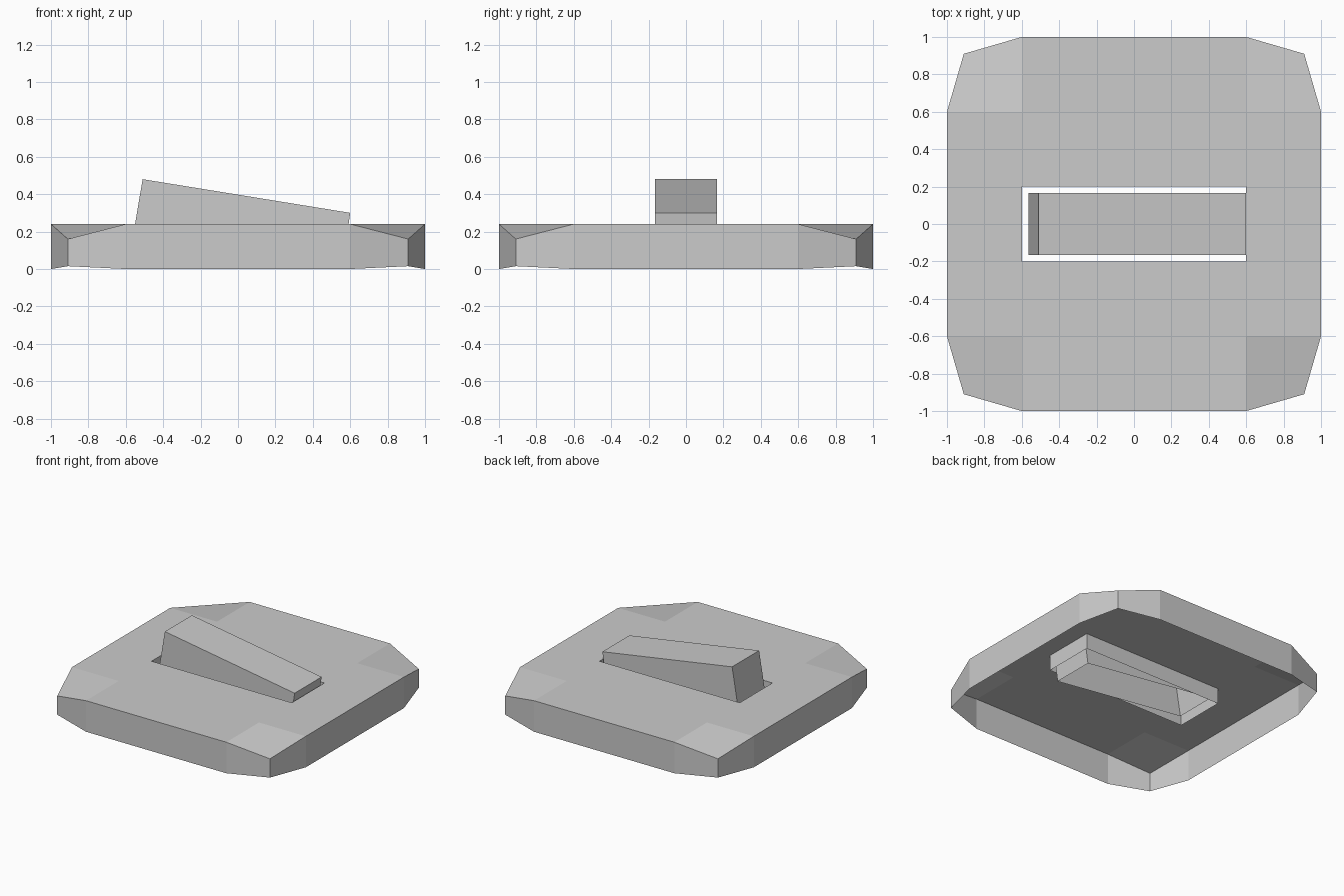
import bpy, bmesh

if "Cube" in bpy.data.objects:
    bpy.data.objects.remove(bpy.data.objects["Cube"])


def finish(bm, name):
    """Turn a bmesh into a flat-shaded object."""
    bmesh.ops.recalc_face_normals(bm, faces=bm.faces)
    bm.normal_update()
    top = max(bm.faces, key=lambda f: f.calc_center_median().z)
    if top.normal.z < 0:
        bmesh.ops.reverse_faces(bm, faces=bm.faces)
    mesh = bpy.data.meshes.new(name)
    bm.to_mesh(mesh)
    bm.free()
    obj = bpy.data.objects.new(name, mesh)
    bpy.context.collection.objects.link(obj)
    return obj


# Base plate: open-bottomed shell with dropped corners and a central slot
TOP = 0.24
xs = [-1, -0.6, 0.6, 1]
ys = [-1, -0.6, -0.2, 0.2, 0.6, 1]


def is_corner(x, y):
    return abs(x) == 1 and abs(y) == 1


def plate_point(x, y):
    return (0.91 * x, 0.91 * y, 0.16) if is_corner(x, y) else (x, y, TOP)


bm = bmesh.new()
grid = [[bm.verts.new(plate_point(x, y)) for y in ys] for x in xs]
for i in range(len(xs) - 1):
    for j in range(len(ys) - 1):
        if (i, j) != (1, 2):  # leave the slot open
            bm.faces.new((grid[i][j], grid[i + 1][j],
                          grid[i + 1][j + 1], grid[i][j + 1]))

# Outer walls and slot walls hang down from the open edges
rim = [e for e in bm.edges if e.is_boundary]
walls = bmesh.ops.extrude_edge_only(bm, edges=rim)["geom"]
for v in (g for g in walls if isinstance(g, bmesh.types.BMVert)):
    if abs(v.co.x) < 0.7 and abs(v.co.y) < 0.3:
        v.co.z = 0.12
    else:
        v.co.z = 0.015 if v.co.z < 0.2 else 0.0
finish(bm, "base_plate")

# Pedal: tilted wedge, open underneath, sitting in the slot
profile = [(-0.563, 0.165), (-0.51, 0.48), (0.6, 0.30), (0.56, 0.03)]
bm = bmesh.new()
near, far = ([bm.verts.new((x, y, z)) for x, z in profile]
             for y in (-0.165, 0.165))
bm.faces.new(near)
bm.faces.new(far[::-1])
for k in range(3):
    bm.faces.new((near[k], far[k], far[k + 1], near[k + 1]))
finish(bm, "tilted_pedal")
